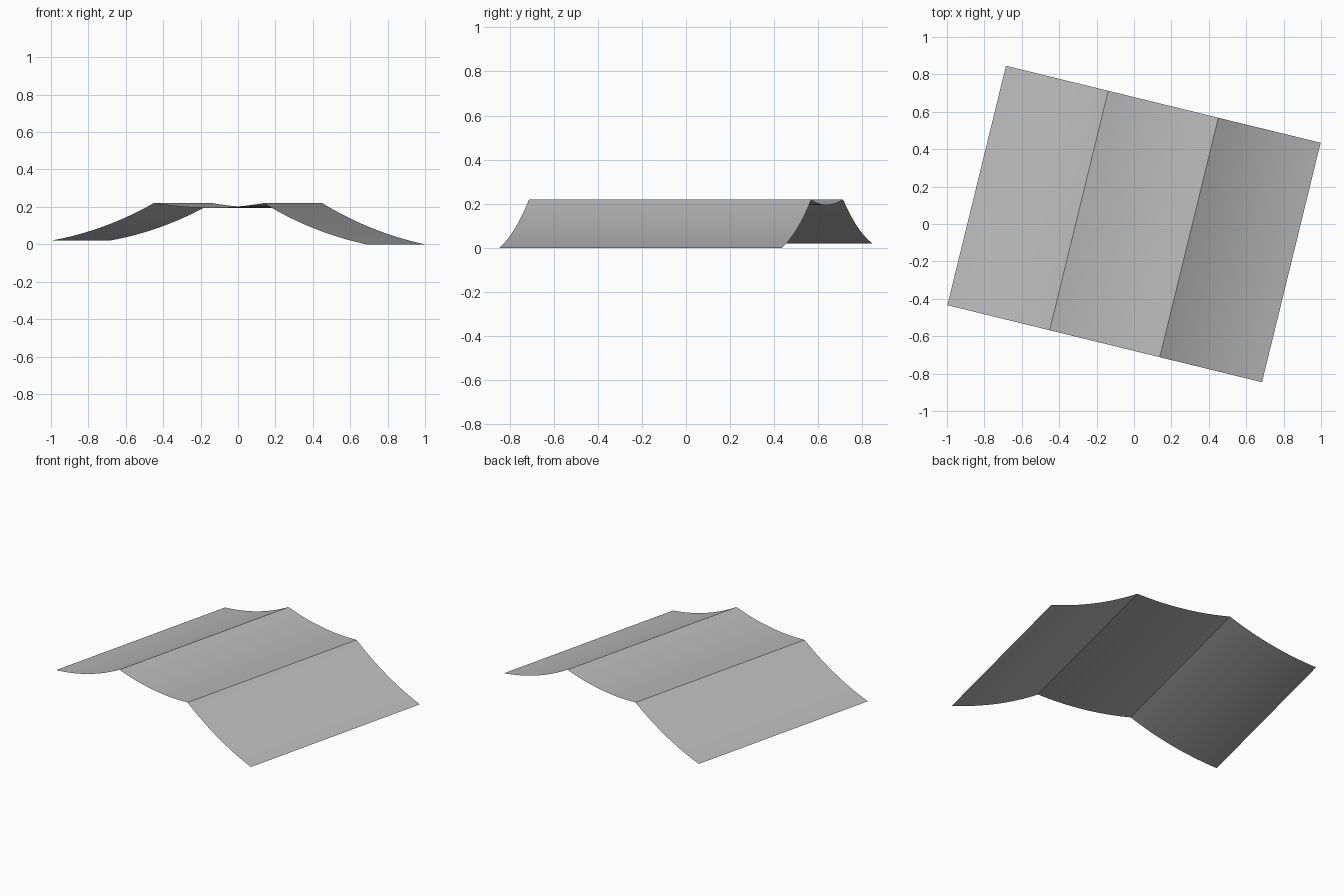
import bpy, bmesh, math
from mathutils import Vector, Matrix

cube = bpy.data.objects.get("Cube")
if cube:
    bpy.data.objects.remove(cube)

DEPTH = 1.318
SAG = 0.025
STEPS = 16
TURN = Matrix.Rotation(math.radians(-13.75), 4, 'Z')

mat = bpy.data.materials.new("plain grey")
mat.use_nodes = True
colour = (0.5, 0.5, 0.5, 1)
mat.diffuse_color = colour
mat.node_tree.nodes["Principled BSDF"].inputs["Base Color"].default_value = colour


def sagging_arc(a, b):
    """Circular arc from a to b in the xz plane, bowed downwards by SAG."""
    chord = b - a
    half = chord.length / 2
    normal = Vector((-chord.y, chord.x)).normalized()
    radius = (half * half + SAG * SAG) / (2 * SAG)
    centre = (a + b) / 2 + normal * (radius - SAG)
    spread = math.asin(half / radius)
    along = chord.normalized()
    for i in range(STEPS + 1):
        t = spread * (2 * i / STEPS - 1)
        yield centre + radius * (math.sin(t) * along - math.cos(t) * normal)


def roof_panel(name, a, b):
    """One curved sheet swept straight along the ridge direction."""
    bm = bmesh.new()
    rows = [[bm.verts.new(TURN @ Vector((p.x, y, p.y)))
             for y in (-DEPTH / 2, DEPTH / 2)] for p in sagging_arc(a, b)]
    for r, s in zip(rows, rows[1:]):
        bm.faces.new((r[0], s[0], s[1], r[1])).smooth = True
    mesh = bpy.data.meshes.new(name)
    bm.to_mesh(mesh)
    bm.free()
    mesh.materials.append(mat)
    bpy.context.collection.objects.link(bpy.data.objects.new(name, mesh))


# Eaves and ridges across the sheet
left_eave, left_ridge = Vector((-0.866, 0.02)), Vector((-0.303, 0.22))
right_ridge, right_eave = Vector((0.303, 0.22)), Vector((0.866, 0.0))

roof_panel("right_slope", left_eave, left_ridge)
roof_panel("middle_span", left_ridge, right_ridge)
roof_panel("left_slope", right_ridge, right_eave)
